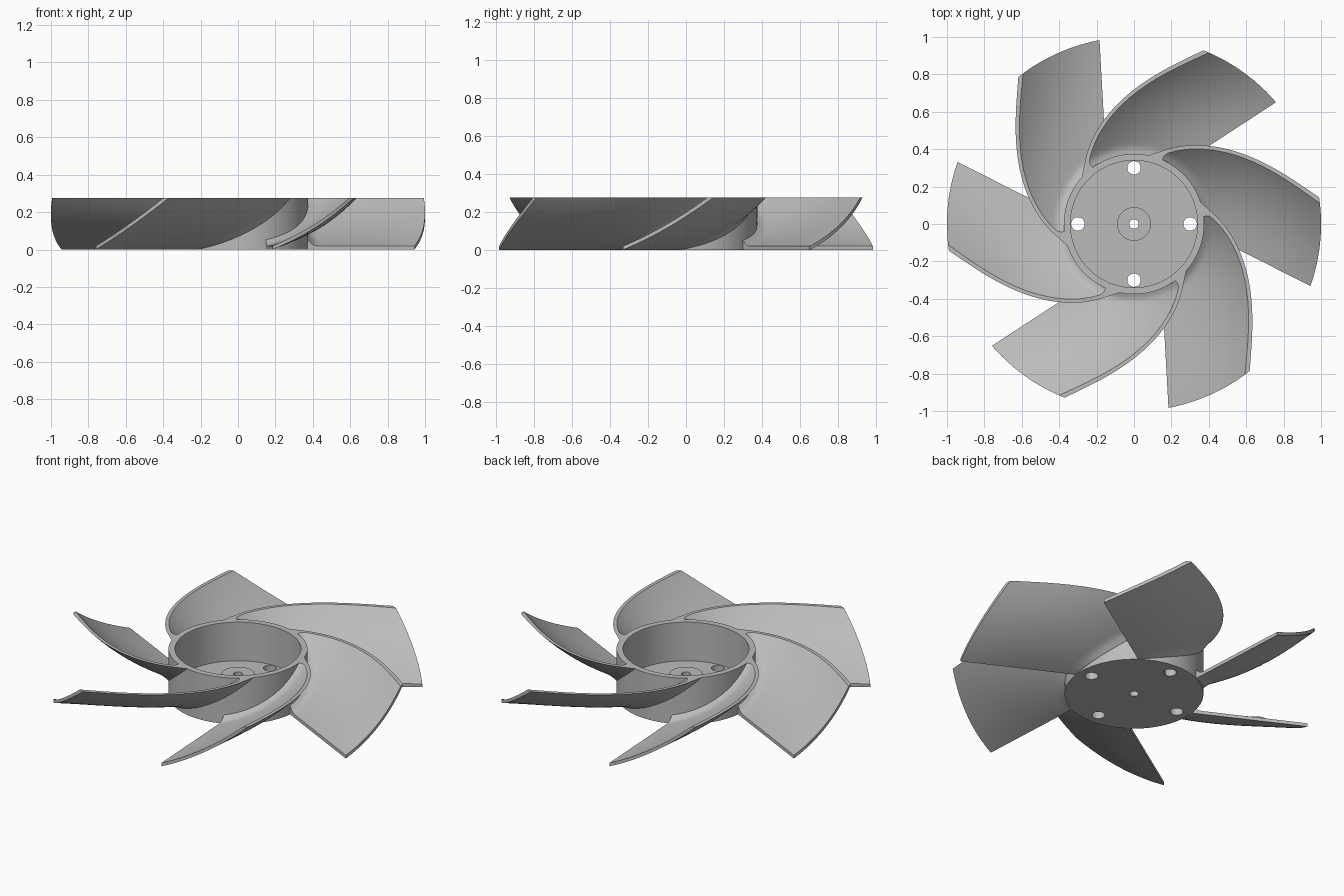
import bpy, bmesh
from math import sin, cos, asin, pi, radians

HEIGHT = 0.275
HUB_R = 0.375
BLADES = 6

if "Cube" in bpy.data.objects:
    bpy.data.objects.remove(bpy.data.objects["Cube"])

grey = bpy.data.materials.new("light_grey")
grey.use_nodes = True
colour = (0.5, 0.5, 0.5, 1)
grey.diffuse_color = colour
grey.node_tree.nodes["Principled BSDF"].inputs["Base Color"].default_value = colour


def polar(r, a, z):
    return (r * cos(a), r * sin(a), z)


def finish(name, bm):
    bmesh.ops.recalc_face_normals(bm, faces=bm.faces)
    mesh = bpy.data.meshes.new(name)
    bm.to_mesh(mesh)
    bm.free()
    obj = bpy.data.objects.new(name, mesh)
    bpy.context.collection.objects.link(obj)
    mesh.materials.append(grey)
    return obj


def activate(obj):
    bpy.ops.object.select_all(action='DESELECT')
    obj.select_set(True)
    bpy.context.view_layer.objects.active = obj


def smooth(obj):
    activate(obj)
    bpy.ops.object.shade_smooth_by_angle(angle=radians(30))


def bridge(bm, a, b):
    for i in range(len(a)):
        j = (i + 1) % len(a)
        bm.faces.new((a[i], a[j], b[j], b[i]))


# Hub: lathed cup with a raised centre boss and a shaft hole
def make_hub(steps=96):
    profile = [(0.025, 0), (HUB_R, 0), (HUB_R, HEIGHT), (0.34, HEIGHT),
               (0.34, 0.045), (0.09, 0.045), (0.09, 0.125), (0.025, 0.125)]
    bm = bmesh.new()
    rings = [[bm.verts.new(polar(r, 2 * pi * k / steps, z)) for r, z in profile]
             for k in range(steps)]
    for k in range(steps):
        bridge(bm, rings[k], rings[(k + 1) % steps])
    return finish("hub", bm)


# Four bolt holes through the hub floor
def drill(hub):
    for k in range(4):
        bpy.ops.mesh.primitive_cylinder_add(vertices=32, radius=0.036, depth=0.2,
                                            location=polar(0.3, k * pi / 2, 0))
        cutter = bpy.context.object
        cutter.name = "bolt_hole_cutter"
        cutter.hide_render = True
        activate(hub)
        mod = hub.modifiers.new("bolt_hole", 'BOOLEAN')
        mod.operation = 'DIFFERENCE'
        mod.solver = 'EXACT'
        mod.object = cutter
        bpy.ops.object.modifier_apply(modifier=mod.name)
        bpy.data.objects.remove(cutter)


# Blade edges in plan: straight low edge and swept high edge
def low_angle(r):
    return radians(-26.85) + asin(0.13 / r)


def high_angle(r):
    d = r - HUB_R
    return radians(76 - 140.8 * d + 89.8 * d * (r - 0.64))


# One closed section of the blade at a constant radius, thickened at the root
def section(r, steps):
    fillet = 0.035 * max(0, 1 - max(0, r - HUB_R) / 0.05) ** 2
    bend = 0.5 - 0.2 * (r - HUB_R) / (1 - HUB_R)
    low, high = low_angle(r), high_angle(r)
    under, over = [], []
    for i in range(steps + 1):
        t = i / steps
        rise = t * (1 - bend) + bend * t * t
        swell = fillet * (1 - t)
        a = low + t * (high + 0.4 * fillet / r - low)
        under.append(polar(r, a, max(0, HEIGHT * rise - 2 * t * swell)))
        a = low + t * (high - (0.032 + fillet) / r - low)
        over.append(polar(r, a, min(HEIGHT, 0.02 + (HEIGHT - 0.02) * rise + swell)))
    return under + over[::-1]


def make_blade(index, rows=30, steps=24):
    bm = bmesh.new()
    rings = []
    for k in range(rows + 1):
        r = 0.352 + 0.648 * (k / rows) ** 1.5
        rings.append([bm.verts.new(p) for p in section(r, steps)])
    for a, b in zip(rings, rings[1:]):
        bridge(bm, a, b)
    for ring in (rings[0], rings[-1]):
        for i in range(steps):
            bm.faces.new((ring[i], ring[i + 1], ring[-2 - i], ring[-1 - i]))
    obj = finish(f"blade_{index + 1}", bm)
    obj.rotation_euler.z = 2 * pi * index / BLADES
    return obj


hub = make_hub()
drill(hub)
smooth(hub)
for n in range(BLADES):
    smooth(make_blade(n))
